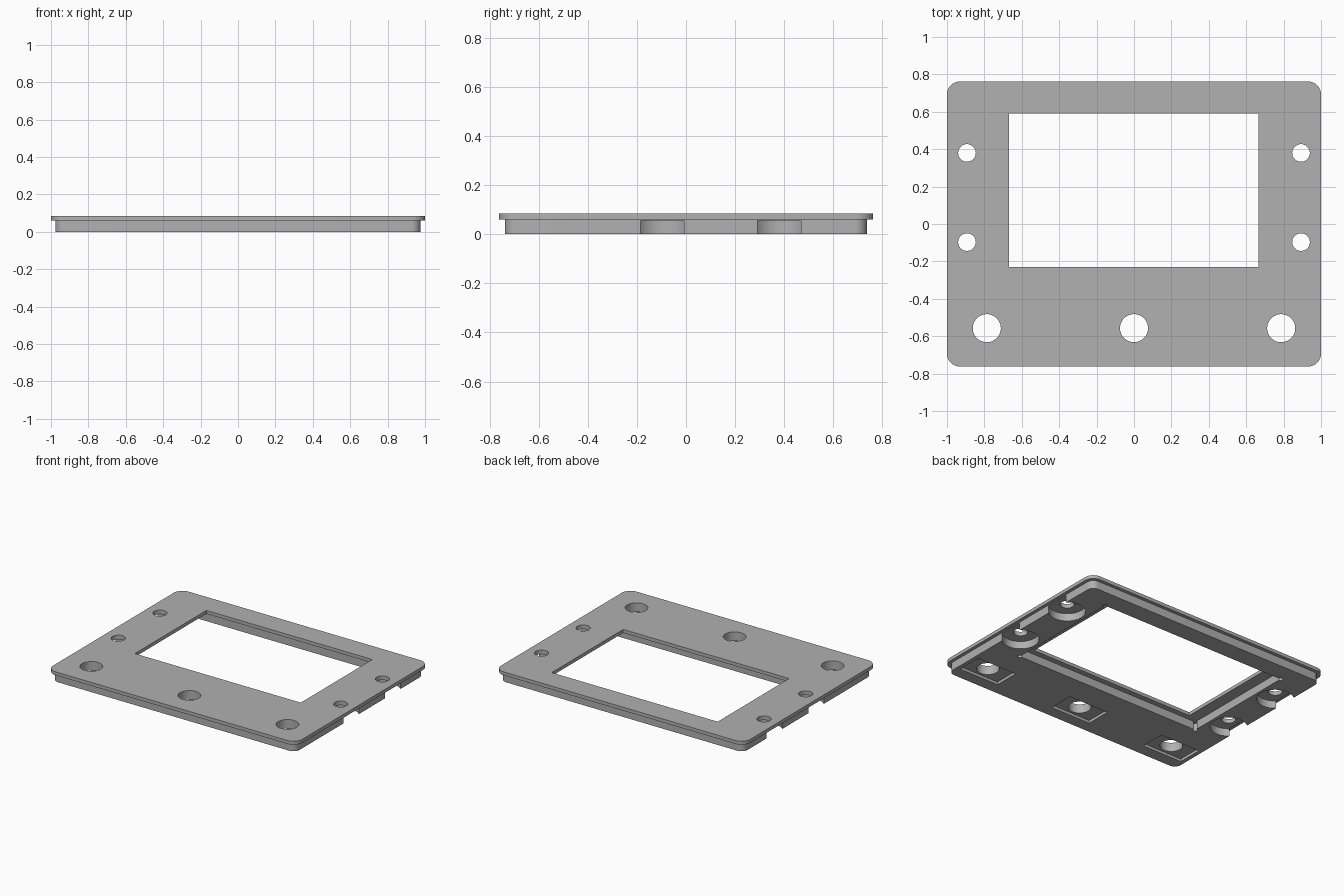
import bpy
import bmesh
from math import cos, sin, pi

if "Cube" in bpy.data.objects:
    bpy.data.objects.remove(bpy.data.objects["Cube"], do_unlink=True)

grey = bpy.data.materials.new("plain_grey")
grey.use_nodes = True
colour = (0.44, 0.44, 0.44, 1)
grey.diffuse_color = colour
grey.node_tree.nodes["Principled BSDF"].inputs["Base Color"].default_value = colour


def prism(name, outline, z0, z1):
    """Extrude a flat outline from z0 to z1."""
    bm = bmesh.new()
    face = bm.faces.new([bm.verts.new((x, y, z0)) for x, y in outline])
    top = bmesh.ops.extrude_face_region(bm, geom=[face])["geom"]
    moved = [g for g in top if isinstance(g, bmesh.types.BMVert)]
    bmesh.ops.translate(bm, verts=moved, vec=(0, 0, z1 - z0))
    bmesh.ops.recalc_face_normals(bm, faces=bm.faces)
    mesh = bpy.data.meshes.new(name)
    bm.to_mesh(mesh)
    bm.free()
    mesh.materials.append(grey)
    obj = bpy.data.objects.new(name, mesh)
    bpy.context.collection.objects.link(obj)
    return obj


def circle(x, y, r, n=48):
    return [(x + r * cos(2 * pi * i / n), y + r * sin(2 * pi * i / n)) for i in range(n)]


def rect(x0, x1, y0, y1):
    return [(x0, y0), (x1, y0), (x1, y1), (x0, y1)]


def rounded(hx, hy, r, n=10):
    points = []
    for q, (sx, sy) in enumerate([(1, 1), (-1, 1), (-1, -1), (1, -1)]):
        for i in range(n + 1):
            a = (q + i / n) * pi / 2
            points.append((sx * (hx - r) + r * cos(a), sy * (hy - r) + r * sin(a)))
    return points


def combine(target, tool, operation):
    """Apply a boolean and discard the tool."""
    mod = target.modifiers.new("shape", "BOOLEAN")
    mod.operation = operation
    mod.solver = "EXACT"
    mod.object = tool
    bpy.context.view_layer.objects.active = target
    bpy.ops.object.modifier_apply(modifier=mod.name)
    bpy.data.objects.remove(tool, do_unlink=True)


def cut(outline, z0, z1):
    combine(panel, prism("cutter", outline, z0, z1), "DIFFERENCE")


LOW, HIGH = -0.1, 0.2

# Flange with the narrower plug beneath it
panel = prism("bezel_panel", rounded(1.0, 0.762, 0.07), 0.06, 0.085)
combine(panel, prism("plug", rounded(0.976, 0.737, 0.05), 0, 0.07), "UNION")

# Screen window, rear recess and relieved recess corners
cut(rect(-0.667, 0.665, -0.23, 0.59), LOW, HIGH)
cut(rect(-0.752, 0.752, -0.27, 0.602), LOW, 0.06)
for x in (-0.752, 0.752):
    for y in (-0.27, 0.602):
        cut(circle(x, y, 0.016, 24), LOW, 0.058)

# Side screw holes with round pockets open to the edge
for x in (-0.893, 0.893):
    for y in (-0.097, 0.38):
        cut(circle(x, y, 0.122), LOW, 0.055)
        cut(circle(x, y, 0.047), LOW, HIGH)

# Front row of button holes with rectangular rear pockets
for x in (-0.787, 0, 0.787):
    cut(rect(x - 0.16, x + 0.16, -0.65, -0.465), LOW, 0.02)
    cut(circle(x, -0.557, 0.075), LOW, HIGH)

bpy.ops.object.select_all(action="DESELECT")
panel.select_set(True)
bpy.context.view_layer.objects.active = panel
bpy.ops.object.shade_smooth_by_angle(angle=pi / 6)
